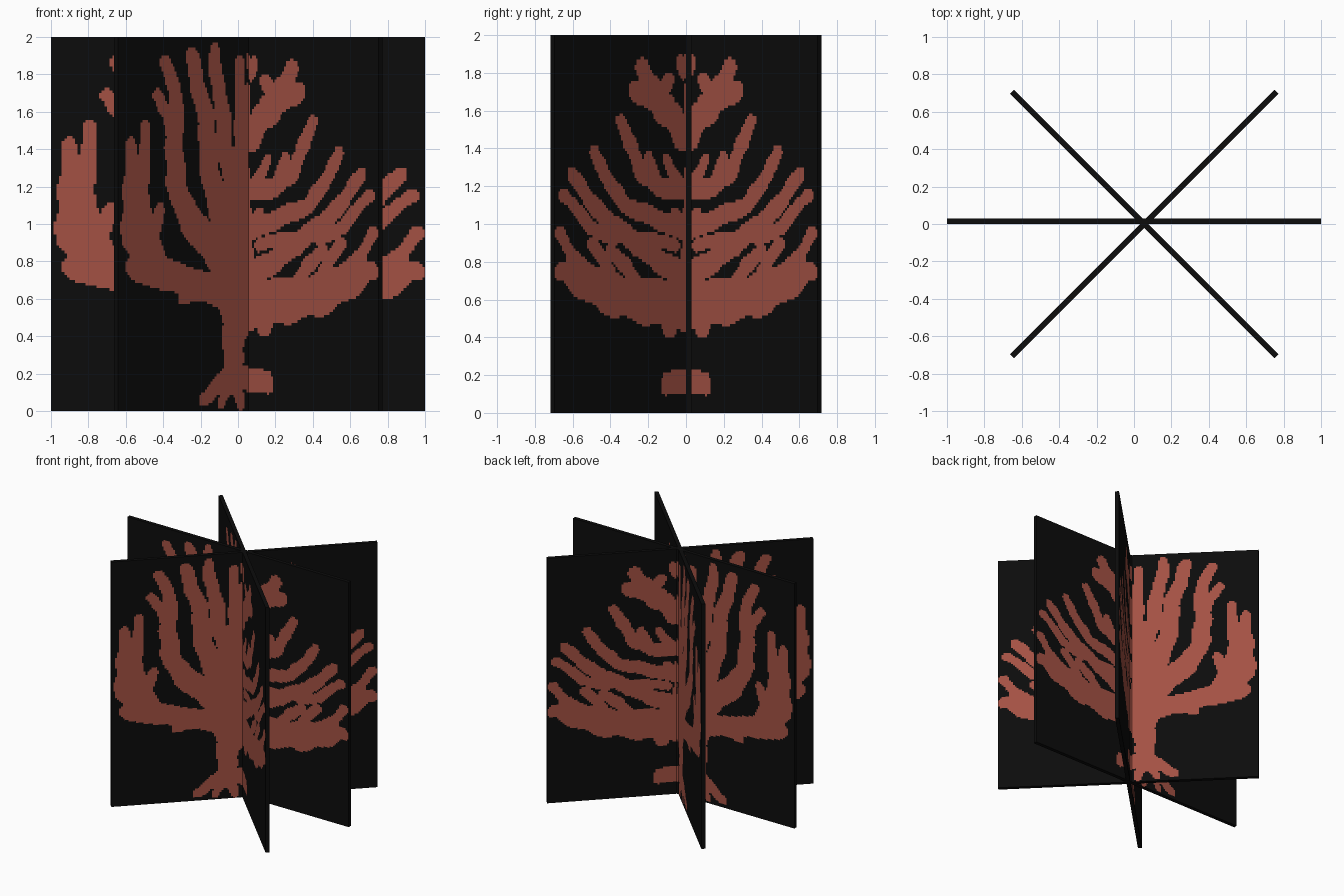
import bpy, bmesh, math
from mathutils import Matrix, Vector

N = 140            # cells along each side of a panel
THICK = 0.03


def material(name, rgb):
    m = bpy.data.materials.new(name)
    m.diffuse_color = (*rgb, 1)
    return m


black = material("black", (0.0037, 0.0037, 0.0037))
coral = material("coral_red", (0.37, 0.083, 0.057))

segments = []


def limb(r0, r1, *pts):
    """Tapered branch of the drawing: radius r0 at the base, r1 at the tip."""
    n = len(pts) - 1
    for i in range(n):
        a, b = pts[i], pts[i + 1]
        segments.append((a[0], a[1], b[0] - a[0], b[1] - a[1],
                         r0 + (r1 - r0) * i / n, r0 + (r1 - r0) * (i + 1) / n))


# trunk and roots
limb(.075, .075, (-.13, .2), (-.13, .34))
limb(.075, .17, (-.13, .34), (-.11, .45), (-.1, .58), (-.07, .68))
limb(.065, .035, (-.13, .2), (-.25, .13), (-.35, .06))
limb(.055, .03, (-.15, .18), (-.22, .04))
limb(.05, .03, (-.12, .17), (-.07, .03))
limb(.06, .065, (-.12, .2), (.03, .155), (.13, .155))
limb(.03, .03, (.16, .19), (.165, .12))

# left low bough and its outer fingers
limb(.09, .075, (-.2, .64), (-.4, .68), (-.67, .735), (-.86, .77))
limb(.045, .035, (-.33, .64), (-.51, .605))
limb(.09, .1, (-.8, .8), (-.87, .93))
limb(.08, .04, (-.9, .92), (-.9, 1.2), (-.9, 1.43))
limb(.08, .035, (-.82, .85), (-.82, 1.2), (-.79, 1.52))
limb(.07, .035, (-.7, .8), (-.74, .93), (-.68, 1.08))

# left rising boughs
limb(.1, .065, (-.18, .72), (-.29, .89), (-.44, 1.0), (-.54, 1.15), (-.58, 1.4))
limb(.065, .04, (-.58, 1.4), (-.55, 1.6), (-.58, 1.73), (-.64, 1.87))
limb(.05, .035, (-.57, 1.42), (-.62, 1.57), (-.70, 1.69))
limb(.05, .035, (-.52, 1.1), (-.61, 1.24))
limb(.09, .05, (-.1, .75), (-.18, .97), (-.27, 1.16), (-.32, 1.35),
     (-.33, 1.55), (-.4, 1.75), (-.44, 1.89))
limb(.08, .04, (-.08, .8), (-.12, 1.2), (-.2, 1.42), (-.21, 1.62),
     (-.26, 1.8), (-.27, 1.93))
limb(.08, .035, (-.03, .8), (-.04, 1.15), (-.07, 1.4), (-.07, 1.6), (-.08, 1.86))
limb(.03, .02, (-.01, 1.2), (0, 1.6), (0, 1.95))
limb(.04, .035, (.03, 1.8), (.055, 1.86))

# upper right leaf
limb(.07, .08, (.03, 1.45), (.09, 1.54), (.19, 1.62))
limb(.09, .055, (.19, 1.63), (.27, 1.7), (.34, 1.82))
limb(.08, .06, (.22, 1.65), (.39, 1.71))
limb(.06, .04, (.21, 1.67), (.14, 1.76))

# right sweeping boughs
limb(.06, .04, (0, 1.18), (.2, 1.195), (.34, 1.26), (.43, 1.42), (.5, 1.54))
limb(.045, .03, (.23, 1.22), (.3, 1.36))
limb(.045, .03, (.08, 1.22), (.16, 1.34))
limb(.06, .04, (0, .95), (.13, 1.0), (.28, 1.04), (.47, 1.1), (.61, 1.24), (.7, 1.38))
limb(.07, .04, (0, .7), (.24, .82), (.47, .945), (.65, 1.05), (.77, 1.16), (.87, 1.27))
limb(.045, .035, (.55, .93), (.73, .98), (.83, 1.08), (.93, 1.15))
limb(.04, .03, (.1, .89), (.3, .92), (.48, .95))
limb(.035, .03, (.1, 1.06), (.05, 1.0), (0, .85))

# right low body, fingers and bumps
limb(.13, .1, (-.05, .57), (.3, .59), (.58, .63), (.84, .73))
limb(.05, .05, (.84, .73), (.95, .75))
limb(.05, .035, (.8, .75), (.88, .85), (.96, .95))
limb(.05, .035, (.56, .68), (.62, .8), (.72, .9))
limb(.05, .04, (.36, .66), (.47, .78), (.58, .86))
limb(.08, .06, (.13, .52), (.14, .46))
limb(.06, .05, (.5, .58), (.54, .54))


def is_coral(u, z):
    for ax, az, dx, dz, r0, r1 in segments:
        t = ((u - ax) * dx + (z - az) * dz) / (dx * dx + dz * dz)
        t = min(1, max(0, t))
        r = (r0 + (r1 - r0) * t) * (1 + .1 * math.sin(31 * z + 17 * u))
        if (u - ax - dx * t) ** 2 + (z - az - dz * t) ** 2 < r * r:
            return True
    return False


# colour rule worked out once per cell
step = 2 / N
mask = [[is_coral(-1 + (i + .5) * step, (j + .5) * step) for j in range(N)]
        for i in range(N)]


def build_panel_mesh():
    """Thin square board, its two large sides cut into small cells."""
    bm = bmesh.new()
    bmesh.ops.create_grid(bm, x_segments=N, y_segments=N, size=1)
    bmesh.ops.transform(bm, verts=bm.verts, matrix=Matrix.Translation((0, THICK / 2, 1))
                        @ Matrix.Rotation(math.pi / 2, 4, 'X'))
    ret = bmesh.ops.extrude_face_region(bm, geom=bm.faces[:], use_keep_orig=True)
    moved = [v for v in ret['geom'] if isinstance(v, bmesh.types.BMVert)]
    bmesh.ops.translate(bm, verts=moved, vec=Vector((0, -THICK, 0)))
    bmesh.ops.recalc_face_normals(bm, faces=bm.faces[:])
    for f in bm.faces:
        f.normal_update()
        if abs(f.normal.y) > .5:
            c = f.calc_center_median()
            i = min(N - 1, max(0, int((c.x + 1) / step)))
            j = min(N - 1, max(0, int(c.z / step)))
            f.material_index = int(mask[i][j])
    me = bpy.data.meshes.new("coral_panel")
    bm.to_mesh(me)
    bm.free()
    me.materials.append(black)
    me.materials.append(coral)
    return me


# three crossed panels sharing the same picture
panel = build_panel_mesh()
for name, loc, angle in (("cross_panel", (0, .015, 0), 0),
                         ("diagonal_panel_left", (.055, 0, 0), 45),
                         ("diagonal_panel_right", (.055, 0, 0), -45)):
    ob = bpy.data.objects.new(name, panel)
    ob.location = loc
    ob.rotation_euler.z = math.radians(angle)
    bpy.context.collection.objects.link(ob)
